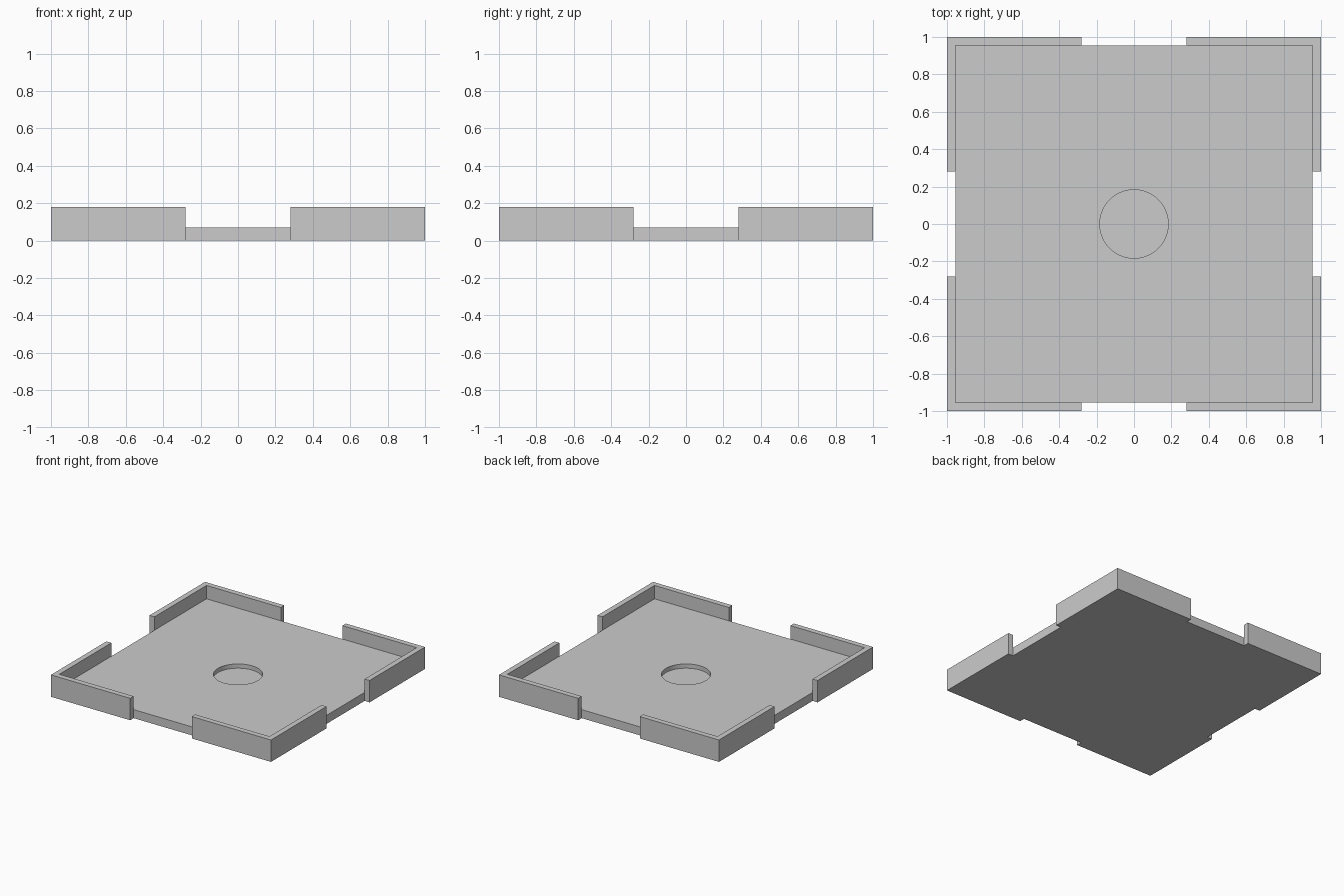
import bpy, bmesh

if "Cube" in bpy.data.objects:
    bpy.data.objects.remove(bpy.data.objects["Cube"])

OUTER, INNER, GAP = 1.0, 0.955, 0.28
WALL_H, FLOOR_H = 0.18, 0.07
RECESS_R, RECESS_DEPTH = 0.183, 0.035

grey = bpy.data.materials.new("light grey")
grey.use_nodes = True
colour = (0.6, 0.6, 0.6, 1)
grey.diffuse_color = colour
grey.node_tree.nodes["Principled BSDF"].inputs["Base Color"].default_value = colour


def extruded(name, outline, height):
    """Solid prism from a flat outline standing on the ground."""
    bm = bmesh.new()
    face = bm.faces.new([bm.verts.new((x, y, 0)) for x, y in outline])
    top = bmesh.ops.extrude_face_region(bm, geom=[face])["geom"]
    verts = [g for g in top if isinstance(g, bmesh.types.BMVert)]
    bmesh.ops.translate(bm, verts=verts, vec=(0, 0, height))
    bmesh.ops.recalc_face_normals(bm, faces=bm.faces)
    mesh = bpy.data.meshes.new(name)
    bm.to_mesh(mesh)
    bm.free()
    mesh.materials.append(grey)
    obj = bpy.data.objects.new(name, mesh)
    bpy.context.collection.objects.link(obj)
    return obj


# Square floor plate
I = INNER
plate = extruded("floor_plate", [(-I, -I), (I, -I), (I, I), (-I, I)], FLOOR_H)

# Shallow round recess in the middle of the plate
bpy.ops.mesh.primitive_cylinder_add(
    vertices=64, radius=RECESS_R, depth=0.2,
    location=(0, 0, FLOOR_H - RECESS_DEPTH + 0.1))
cutter = bpy.context.object
cutter.name = "recess_cutter"
cutter.data.materials.append(grey)
cutter.hide_render = True
cutter.hide_set(True)
cut = plate.modifiers.new("recess", 'BOOLEAN')
cut.operation = 'DIFFERENCE'
cut.solver = 'EXACT'
cut.object = cutter

# L-shaped walls around the four corners
corner = [(GAP, OUTER), (OUTER, OUTER), (OUTER, GAP),
          (INNER, GAP), (INNER, INNER), (GAP, INNER)]
for sy, depth_name in ((-1, "front"), (1, "back")):
    for sx, side_name in ((-1, "right"), (1, "left")):
        extruded(f"{depth_name}_{side_name}_corner_wall",
                 [(sx * x, sy * y) for x, y in corner], WALL_H)
